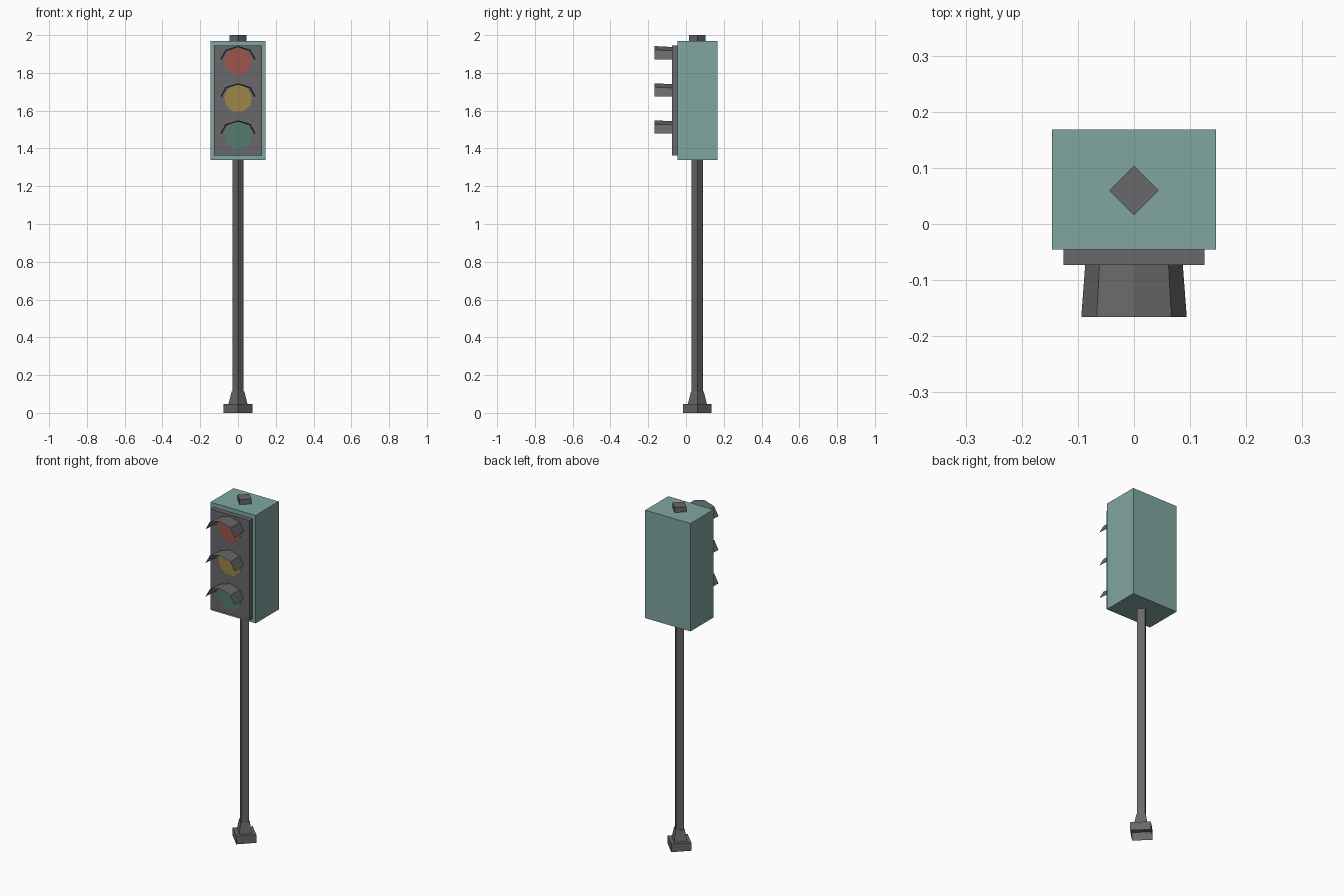
import bpy, bmesh
from math import sin, cos, pi

cube = bpy.data.objects.get("Cube")
if cube:
    bpy.data.objects.remove(cube, do_unlink=True)


def material(name, rgb):
    m = bpy.data.materials.new(name)
    m.use_nodes = True
    colour = (*rgb, 1)
    m.diffuse_color = colour
    m.node_tree.nodes["Principled BSDF"].inputs["Base Color"].default_value = colour
    return m


grey = material("dark grey metal", (0.14, 0.14, 0.145))
teal = material("teal housing paint", (0.215, 0.38, 0.355))
red = material("red lens glass", (0.34, 0.09, 0.07))
amber = material("amber lens glass", (0.34, 0.24, 0.07))
green = material("green lens glass", (0.09, 0.20, 0.165))

POLE_Y = 0.06
PANEL_FRONT = -0.073


def finish(name, bm, mat):
    mesh = bpy.data.meshes.new(name)
    bm.to_mesh(mesh)
    bm.free()
    mesh.materials.append(mat)
    obj = bpy.data.objects.new(name, mesh)
    bpy.context.collection.objects.link(obj)
    return obj


def box(name, lo, hi, mat):
    bm = bmesh.new()
    bmesh.ops.create_cube(bm, size=1)
    for v in bm.verts:
        v.co = [(a + b) / 2 + c * (b - a) for a, b, c in zip(lo, hi, v.co)]
    return finish(name, bm, mat)


def loft(bm, rings, closed=True):
    """Skin a list of equally long point rings, returning the vertex rings."""
    rows = [[bm.verts.new(p) for p in ring] for ring in rings]
    n = len(rows[0])
    for a, b in zip(rows, rows[1:]):
        for i in range(n if closed else n - 1):
            j = (i + 1) % n
            bm.faces.new((a[i], a[j], b[j], b[i]))
    return rows


def diamond_post(name, profile, bottom=True):
    """Four-sided upright with corners on the axes, from (radius, height) pairs."""
    bm = bmesh.new()
    rows = loft(bm, [[(r * cos(k * pi / 2), POLE_Y + r * sin(k * pi / 2), z)
                      for k in range(4)] for r, z in profile])
    bm.faces.new(rows[-1])
    if bottom:
        bm.faces.new(rows[0][::-1])
    return finish(name, bm, grey)


# Stand: open-bottomed foot, tapered collar, pole and top cap
diamond_post("foot", [(0.076, 0), (0.076, 0.048)], bottom=False)
diamond_post("collar", [(0.05, 0.048), (0.034, 0.112)])
diamond_post("pole", [(0.03, 0.05), (0.03, 1.345)])
diamond_post("top_cap", [(0.044, 1.965), (0.044, 2.0)])

# Signal housing and front panel
box("housing", (-0.146, -0.045, 1.34), (0.146, 0.168, 1.97), teal)
box("front_panel", (-0.126, PANEL_FRONT, 1.363), (0.126, -0.044, 1.945), grey)


def lens(name, z, mat):
    bm = bmesh.new()
    sides = 9
    rings = [[(0.074 * sin(2 * pi * k / sides), y, z + 0.074 * cos(2 * pi * k / sides))
              for k in range(sides)] for y in (PANEL_FRONT, PANEL_FRONT - 0.002)]
    rows = loft(bm, rings)
    bm.faces.new(rows[-1])
    bmesh.ops.recalc_face_normals(bm, faces=bm.faces)
    finish(name, bm, mat)


def visor(name, z):
    # Flared half-hood of thin sheet, four facets wide
    bm = bmesh.new()
    rings = [[(w * cos(k * pi / 4), y, z + 0.01 + h * sin(k * pi / 4))
              for k in range(5)]
             for w, h, y in ((0.087, 0.066, PANEL_FRONT), (0.094, 0.071, -0.166))]
    loft(bm, rings, closed=False)
    for f in bm.faces:
        f.normal_update()
        if f.normal.z < 0:
            f.normal_flip()
    finish(name, bm, grey)


# Three lamps, each under its hood
for label, z, mat in (("red", 1.861, red), ("amber", 1.664, amber), ("green", 1.468, green)):
    lens(label + "_lens", z, mat)
    visor(label + "_visor", z)
